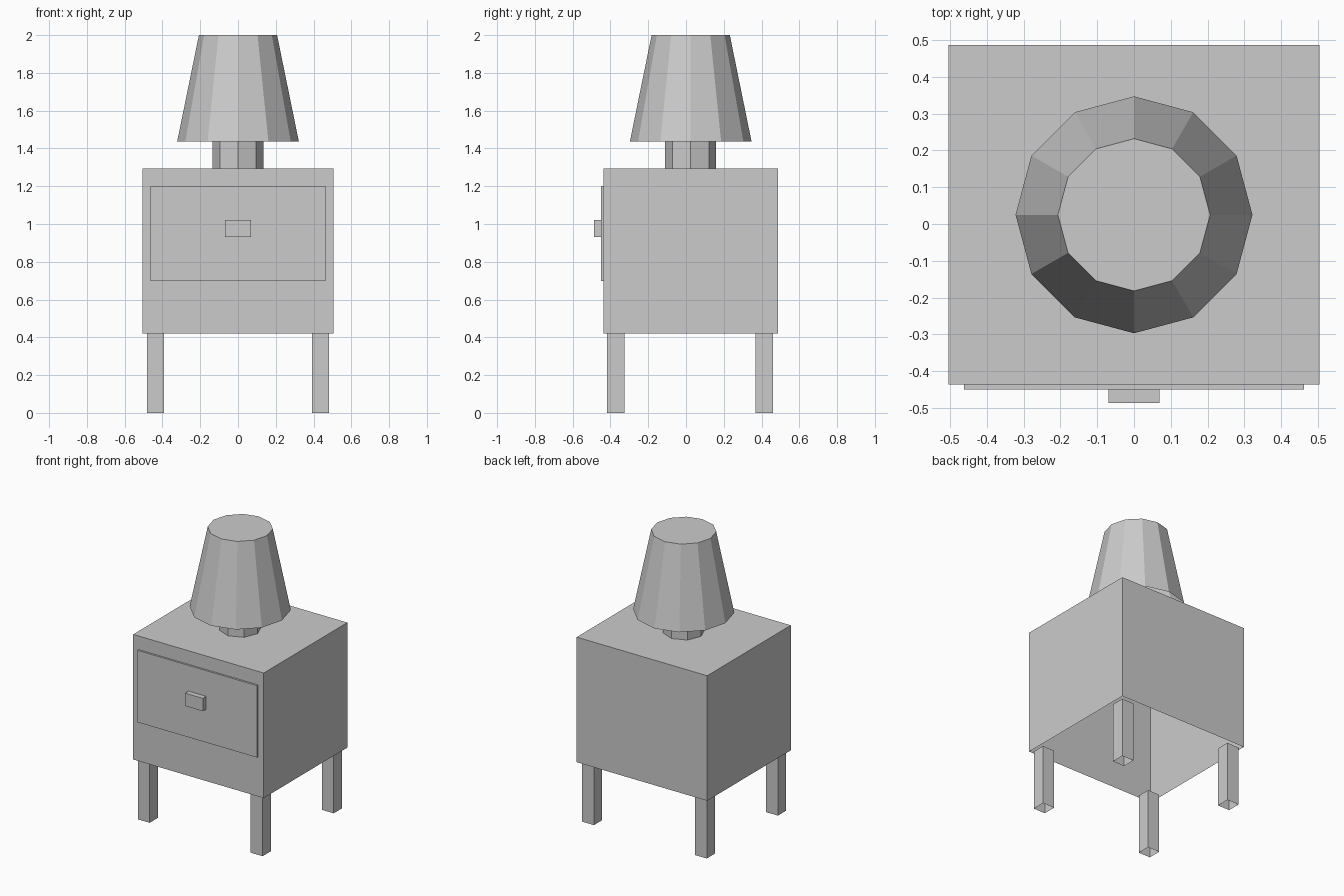
import bpy, bmesh
from math import pi, sin, cos

if "Cube" in bpy.data.objects:
    bpy.data.objects.remove(bpy.data.objects["Cube"])

CY = 0.025  # y centre of cabinet and lamp


def finish(name, bm):
    me = bpy.data.meshes.new(name)
    bm.to_mesh(me)
    bm.free()
    ob = bpy.data.objects.new(name, me)
    bpy.context.collection.objects.link(ob)
    return ob


def box(name, x, y, z, open_bottom=False):
    """Box from (min, max) ranges, optionally without its bottom face."""
    bm = bmesh.new()
    bmesh.ops.create_cube(bm, size=1)
    for v in bm.verts:
        v.co = [lo if c < 0 else hi for c, (lo, hi) in zip(v.co, (x, y, z))]
    bm.normal_update()
    if open_bottom:
        down = [f for f in bm.faces if f.normal.z < -0.9]
        bmesh.ops.delete(bm, geom=down, context='FACES')
    return finish(name, bm)


def lathe(name, sides, profile):
    """Faceted round part, open below and capped on top."""
    bm = bmesh.new()
    rings = [[bm.verts.new((r * sin(2 * pi * i / sides),
                            CY - r * cos(2 * pi * i / sides), z))
              for i in range(sides)] for r, z in profile]
    for a, b in zip(rings, rings[1:]):
        for i in range(sides):
            j = (i + 1) % sides
            bm.faces.new((a[i], a[j], b[j], b[i]))
    bm.faces.new(rings[-1])
    return finish(name, bm)


# Cabinet, hollow from below
box("cabinet", (-0.505, 0.505), (-0.437, 0.487), (0.42, 1.295), True)

# Four legs
for side, sx in (("left", -1), ("right", 1)):
    for end, y in (("front", -0.372), ("back", 0.414)):
        x = sx * 0.437
        box(f"{end}_{side}_leg", (x - 0.046, x + 0.046),
            (y - 0.046, y + 0.046), (0, 0.42), True)

# Drawer front and handle
box("drawer_front", (-0.462, 0.462), (-0.45, -0.437), (0.697, 1.2))
box("drawer_handle", (-0.069, 0.069), (-0.487, -0.45), (0.93, 1.02))

# Lamp: eight-sided base, twelve-sided shade
lathe("lamp_base", 8, [(0.135, 1.295), (0.135, 1.5)])
lathe("lamp_shade", 12, [(0.322, 1.437), (0.207, 2.0)])
